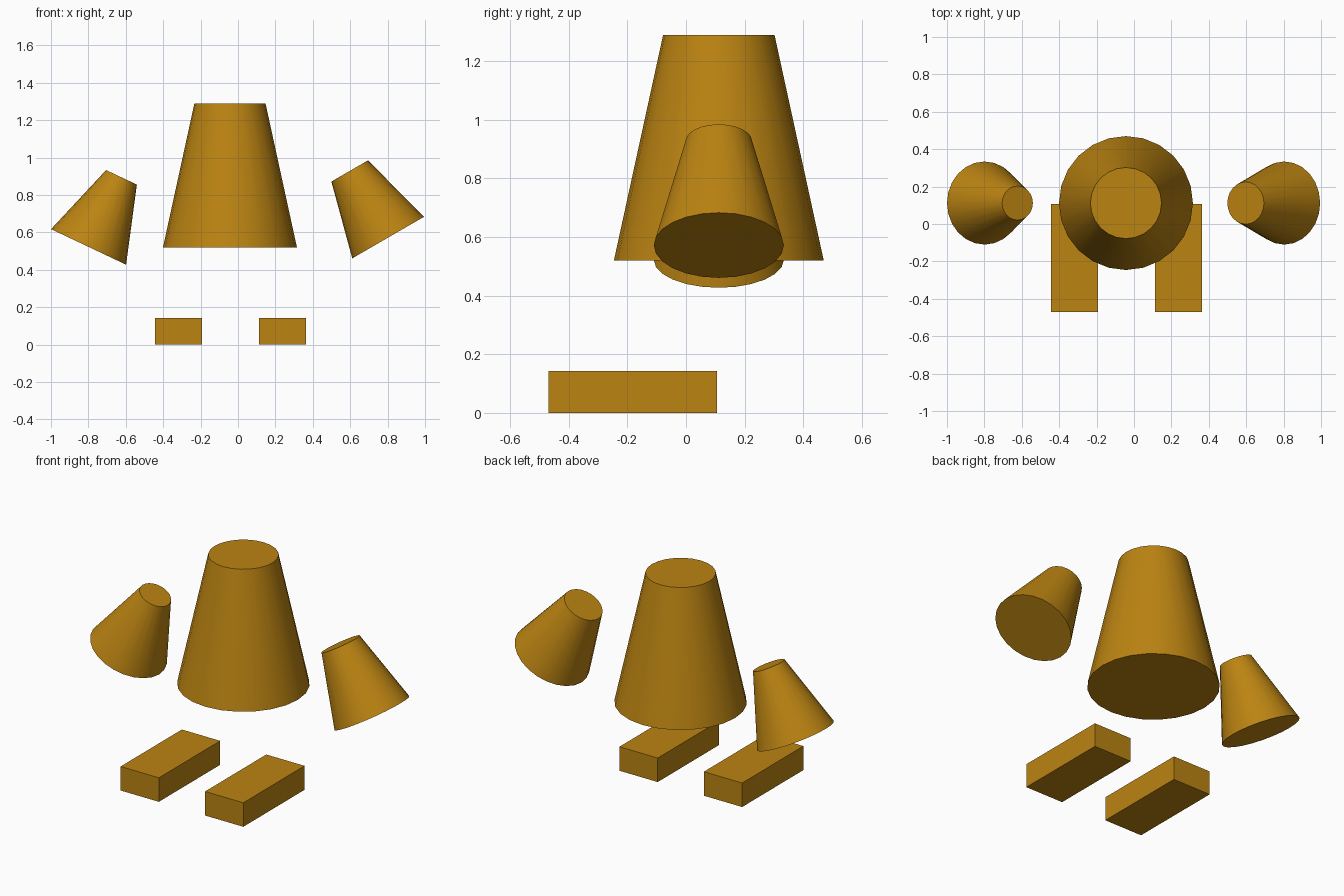
import bpy
from math import radians
from mathutils import Vector

if "Cube" in bpy.data.objects:
    bpy.data.objects.remove(bpy.data.objects["Cube"])

SIDES = 24
CX, CY = -0.04, 0.112   # shared axis of the figure

mat = bpy.data.materials.new("golden_brown")
mat.diffuse_color = (0.5, 0.23, 0.006, 1)
mat.use_nodes = True
mat.node_tree.nodes["Principled BSDF"].inputs["Base Color"].default_value = mat.diffuse_color


def tapered(name, bottom, top, r_bottom, r_top):
    """Capped cone frustum between two centre points."""
    a, b = Vector(bottom), Vector(top)
    axis = b - a
    tilt = Vector((0, 0, 1)).rotation_difference(axis).to_euler()
    bpy.ops.mesh.primitive_cone_add(vertices=SIDES, radius1=r_bottom, radius2=r_top,
                                    depth=axis.length, location=(a + b) / 2, rotation=tilt)
    ob = bpy.context.object
    ob.name = name
    ob.data.materials.append(mat)
    bpy.ops.object.shade_smooth_by_angle(angle=radians(30))


def block(name, centre, size):
    bpy.ops.mesh.primitive_cube_add(size=1, location=centre)
    ob = bpy.context.object
    ob.name = name
    ob.scale = size
    ob.data.materials.append(mat)
    bpy.ops.object.transform_apply(location=False, rotation=False, scale=True)


# Body
tapered("body", (-0.043, CY, 0.52), (-0.043, CY, 1.29), 0.358, 0.19)

# Flared sleeves, each with its own tilt and cuff
tapered("left_sleeve", (-0.799, CY, 0.522), (-0.623, CY, 0.894), 0.222, 0.091)
tapered("right_sleeve", (0.803, CY, 0.572), (0.597, CY, 0.928), 0.222, 0.113)

# Feet, toes pointing forward
for side, name in ((-1, "left_foot"), (1, "right_foot")):
    block(name, (CX + side * 0.278, -0.182, 0.0715), (0.252, 0.576, 0.143))
